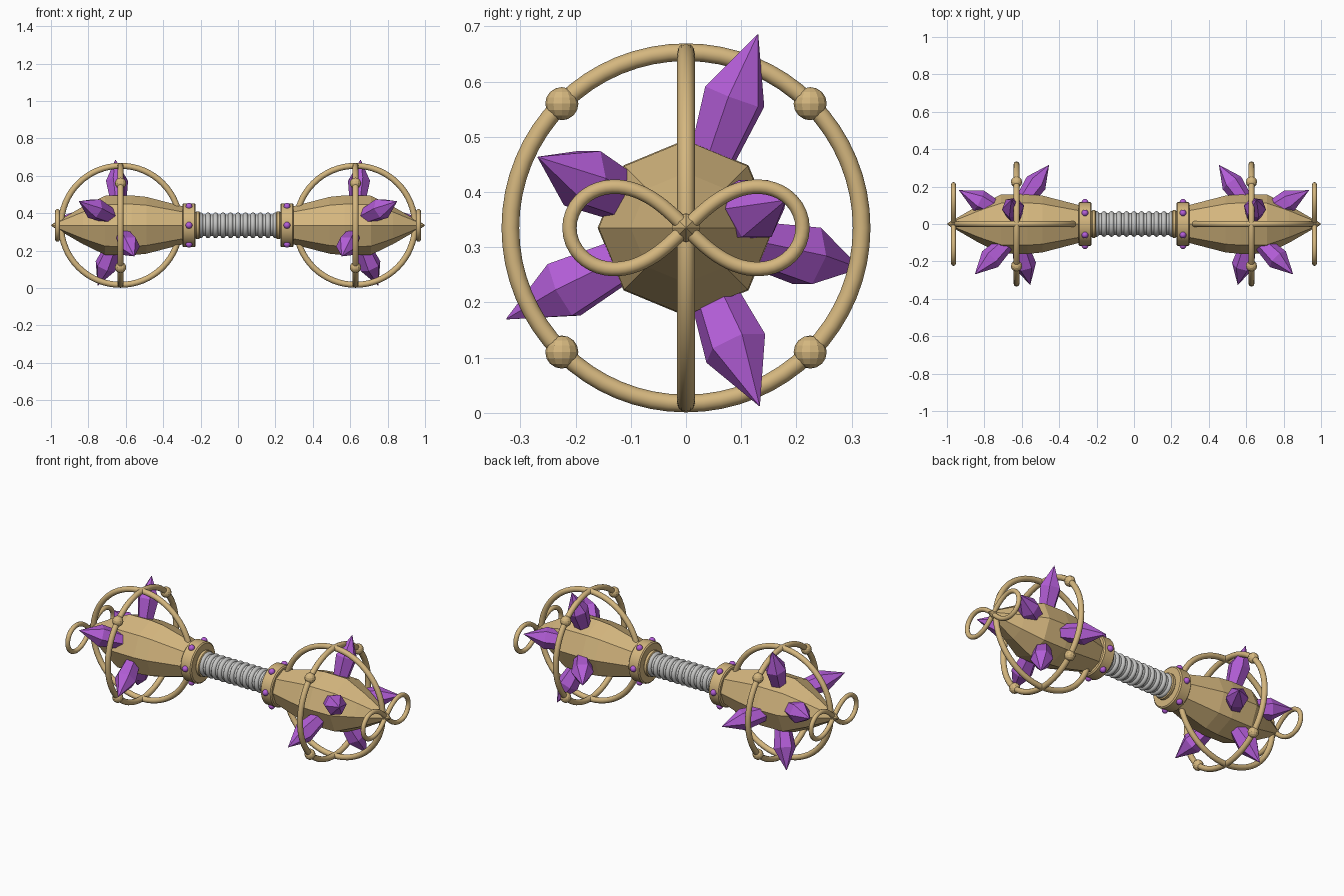
import bpy, bmesh, math
from mathutils import Vector, Matrix

cube = bpy.data.objects.get("Cube")
if cube:
    bpy.data.objects.remove(cube, do_unlink=True)

CZ = 0.335          # height of the long axis
RX = 0.628          # centre of each head along x
AXIS = Vector((0, 0, CZ))


def material(name, r, g, b):
    m = bpy.data.materials.new(name)
    m.use_nodes = True
    m.diffuse_color = (r, g, b, 1)
    m.node_tree.nodes["Principled BSDF"].inputs["Base Color"].default_value = (r, g, b, 1)
    return m


GOLD = material("pale_gold", 0.66, 0.47, 0.21)
PURPLE = material("violet_crystal", 0.45, 0.11, 0.68)
GREY = material("grip_grey", 0.56, 0.56, 0.55)


def finish(name, bm, mat, smooth=True, mirror=True):
    bmesh.ops.recalc_face_normals(bm, faces=bm.faces)
    mesh = bpy.data.meshes.new(name)
    bm.to_mesh(mesh)
    bm.free()
    mesh.materials.append(mat)
    obj = bpy.data.objects.new(name, mesh)
    bpy.context.collection.objects.link(obj)
    if smooth:
        bpy.ops.object.select_all(action='DESELECT')
        obj.select_set(True)
        bpy.context.view_layer.objects.active = obj
        bpy.ops.object.shade_smooth_by_angle(angle=math.radians(40))
    if mirror:
        mod = obj.modifiers.new("Mirror", 'MIRROR')
        mod.use_mirror_merge = False
    return obj


def lathe(bm, profile, sides, origin=AXIS, direction=Vector((1, 0, 0)), turn=0.0):
    """Closed solid of (distance, radius) rings along a direction."""
    rot = direction.to_track_quat('Z', 'Y').to_matrix()
    rings = []
    for d, r in profile:
        ring = []
        for i in range(sides):
            a = turn + math.tau * i / sides
            ring.append(bm.verts.new(origin + rot @ Vector((r * math.cos(a), r * math.sin(a), d))))
        rings.append(ring)
    for lo, hi in zip(rings, rings[1:]):
        for i in range(sides):
            j = (i + 1) % sides
            bm.faces.new((lo[i], lo[j], hi[j], hi[i]))
    bm.faces.new(rings[0][::-1])
    bm.faces.new(rings[-1])


def loop_tube(bm, points, normal, radius, sides=12):
    """Round tube along a closed planar path."""
    n = len(points)
    rings = []
    for i, p in enumerate(points):
        side = (points[(i + 1) % n] - points[i - 1]).normalized().cross(normal)
        rings.append([bm.verts.new(p + radius * (math.cos(a) * side + math.sin(a) * normal))
                      for a in (math.tau * k / sides for k in range(sides))])
    for i in range(n):
        a, b = rings[i], rings[(i + 1) % n]
        for k in range(sides):
            j = (k + 1) % sides
            bm.faces.new((a[k], a[j], b[j], b[k]))


def around(count, radius, x, start=0.0):
    for i in range(count):
        a = start + math.tau * i / count
        yield Vector((x, radius * math.cos(a), CZ + radius * math.sin(a)))


# Ribbed grip
bm = bmesh.new()
lathe(bm, [(-0.23, 0.058), (0.23, 0.058)], 32)
finish("grip_core", bm, GREY, mirror=False)
bm = bmesh.new()
for i in range(11):
    loop_tube(bm, list(around(40, 0.055, (i - 5) * 0.04)), Vector((1, 0, 0)), 0.014, 10)
finish("grip_ribs", bm, GREY, mirror=False)

# Collars with studs
bm = bmesh.new()
lathe(bm, [(0.203, 0.066), (0.208, 0.074), (0.222, 0.074), (0.226, 0.07), (0.226, 0.11),
           (0.232, 0.117), (0.292, 0.117), (0.298, 0.11)], 32)
finish("collar", bm, GOLD)
bm = bmesh.new()
for p in around(6, 0.117, 0.262):
    bmesh.ops.create_uvsphere(bm, u_segments=12, v_segments=8, radius=0.018,
                              matrix=Matrix.Translation(p))
finish("collar_studs", bm, PURPLE)

# Faceted heads
bm = bmesh.new()
lathe(bm, [(0.29, 0.1), (0.49, 0.152), (0.57, 0.16), (0.71, 0.158), (0.83, 0.1), (0.965, 0.022)], 8)
finish("head", bm, GOLD, smooth=False)
bm = bmesh.new()
lathe(bm, [(0.945, 0.018), (0.965, 0.026), (1.0, 0.001)], 8)
finish("end_point", bm, GOLD, smooth=False)

# Cage rings and beads
bm = bmesh.new()
loop_tube(bm, list(around(64, 0.318, RX)), Vector((1, 0, 0)), 0.016)
finish("cross_ring", bm, GOLD)
bm = bmesh.new()
path = [Vector((RX + 0.318 * math.cos(a), 0, CZ + 0.318 * math.sin(a)))
        for a in (math.tau * i / 64 for i in range(64))]
loop_tube(bm, path, Vector((0, 1, 0)), 0.016)
finish("long_ring", bm, GOLD)
bm = bmesh.new()
for p in around(4, 0.318, RX, math.pi / 4):
    bmesh.ops.create_uvsphere(bm, u_segments=12, v_segments=8, radius=0.03,
                              matrix=Matrix.Translation(p))
finish("ring_beads", bm, GOLD, smooth=False)

# Figure-eight end loops
bm = bmesh.new()
path = []
for i in range(96):
    t = math.tau * i / 96
    k = 0.211 / (1 + math.sin(t) ** 2)
    path.append(Vector((0.965, k * math.cos(t), CZ + k * math.sin(t) * math.cos(t))))
loop_tube(bm, path, Vector((1, 0, 0)), 0.013)
finish("end_loop", bm, GOLD)

# Crystals: start on the axis, then the tip
CRYSTALS = [
    (0.63, (0.655, 0.13, 0.685)),
    (0.59, (0.935, 0.18, 0.385)),
    (0.58, (0.85, -0.268, 0.463)),
    (0.68, (0.455, 0.315, 0.262)),
    (0.64, (0.555, -0.325, 0.17)),
    (0.62, (0.75, 0.133, 0.013)),
]
bm = bmesh.new()
for x, tip in CRYSTALS:
    start = Vector((x, 0, CZ))
    reach = Vector(tip) - start
    n = reach.length
    lathe(bm, [(0.08, 0.036), (n - 0.12, 0.06), (n, 0.001)], 6, start, reach.normalized())
finish("crystals", bm, PURPLE, smooth=False)
